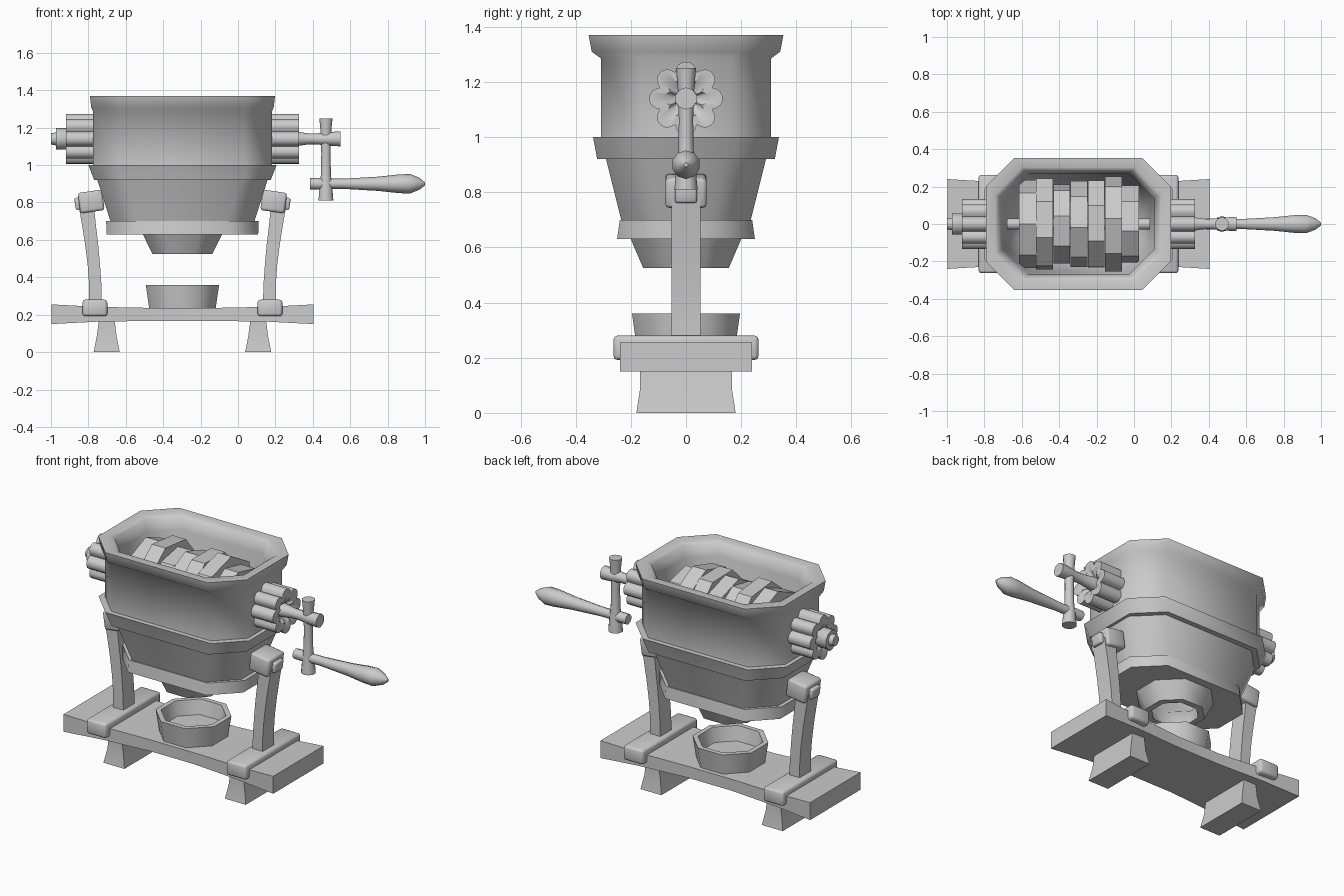
import bpy, bmesh, math
from mathutils import Vector, Matrix

if "Cube" in bpy.data.objects:
    bpy.data.objects.remove(bpy.data.objects["Cube"])

CX = -0.297          # hopper / stand centre
AX = 1.14            # crank axle height


def finish(name, bm, angle=50):
    bmesh.ops.recalc_face_normals(bm, faces=bm.faces)
    me = bpy.data.meshes.new(name)
    bm.to_mesh(me)
    bm.free()
    ob = bpy.data.objects.new(name, me)
    bpy.context.collection.objects.link(ob)
    bpy.ops.object.select_all(action='DESELECT')
    bpy.context.view_layer.objects.active = ob
    ob.select_set(True)
    bpy.ops.object.shade_smooth_by_angle(angle=math.radians(angle))
    return ob


def loft(name, rings, closed=False, angle=50):
    """Skin a series of equal rings; closed joins last ring to first, else ends are capped."""
    bm = bmesh.new()
    vs = [[bm.verts.new(p) for p in r] for r in rings]
    pairs = list(zip(vs, vs[1:] + vs[:1])) if closed else list(zip(vs, vs[1:]))
    for a, b in pairs:
        for i in range(len(a)):
            j = (i + 1) % len(a)
            bm.faces.new((a[i], a[j], b[j], b[i]))
    if not closed:
        bm.faces.new(vs[0])
        bm.faces.new(vs[-1])
    return finish(name, bm, angle)


def octagon(z, hx, hy, c):
    """Rectangle with cut corners around the hopper centre."""
    q = [(hx, hy - c), (hx - c, hy), (c - hx, hy), (-hx, hy - c),
         (-hx, c - hy), (c - hx, -hy), (hx - c, -hy), (hx, c - hy)]
    return [Vector((CX + x, y, z)) for x, y in q]


def rect(z, hx, hy, x=0.0):
    return [Vector((x + a * hx, b * hy, z)) for a, b in ((1, 1), (-1, 1), (-1, -1), (1, -1))]


def turned(name, profile, axis='X', at=(0, 0, 0), n=10, angle=50):
    """Turned part: profile of (distance along axis, radius)."""
    rings = []
    for d, r in profile:
        ring = []
        for k in range(n):
            t = 2 * math.pi * (k + 0.5) / n
            u, v = r * math.cos(t), r * math.sin(t)
            ring.append(Vector(at) + Vector((d, u, v) if axis == 'X' else (u, v, d)))
        rings.append(ring)
    return loft(name, rings, angle=angle)


def box(name, size, loc, tilt=0, bevel=0.0):
    bm = bmesh.new()
    bmesh.ops.create_cube(bm, size=1, matrix=Matrix.Translation(loc) @
                          Matrix.Rotation(tilt, 4, 'Y') @ Matrix.Diagonal((*size, 1)))
    if bevel:
        bmesh.ops.bevel(bm, geom=bm.edges[:], offset=bevel, segments=2, affect='EDGES', profile=0.5)
    return finish(name, bm)


# Hopper: outer wall down to the spout, then back up the inside
loft("hopper", [octagon(*r) for r in (
    (1.37, .495, .353, .153), (1.31, .488, .342, .15), (1.285, .478, .308, .145),
    (1.0, .478, .308, .145), (1.0, .503, .337, .15), (.92, .472, .322, .15),
    (.92, .455, .29, .145), (.70, .385, .235, .14), (.70, .408, .24, .145), (.63, .405, .25, .145),
    (.63, .212, .20, .12), (.525, .16, .155, .09), (.525, .125, .12, .07),
    (.63, .16, .15, .09), (.72, .32, .19, .12), (1.0, .385, .255, .13),
    (1.29, .405, .27, .135), (1.355, .425, .285, .14), (1.37, .445, .303, .145))],
    closed=True)

# Crushing rollers inside the hopper
radii = (.235, .255, .215, .23, .25, .255, .21)
for i, r in enumerate(radii):
    x0 = -.615 + i * .092
    rings = []
    for x in (x0, x0 + .09):
        rings.append([Vector((x, r * math.cos(t), 1.1 + r * math.sin(t)))
                      for t in (2 * math.pi * (k + i * .37) / 8 for k in range(8))])
    loft(f"roller_{i}", rings, angle=30)
turned("roller_axle", [(-.68, .032), (.085, .032)], at=(0, 0, 1.1), n=8)


# Scalloped gear with dished outer face; side is +1 right, -1 left
def gear(name, side):
    n, rings = 64, []
    for d, s in ((.475, 1), (.622, 1), (.622, .6), (.59, .35)):
        ring = []
        for k in range(n):
            t = 2 * math.pi * k / n
            r = s * (.133 - .03 * (1 - abs(math.cos(4 * t))) ** 1.3)
            ring.append(Vector((CX + side * d, r * math.sin(t), AX + r * math.cos(t))))
        rings.append(ring)
    loft(name, rings)


gear("gear_right", 1)
gear("gear_left", -1)

# Axle end on the left, crank on the right
turned("axle_cap", [(-.88, .04), (-.91, .058), (-.973, .058), (-.973, .035), (-1.0, .03)], at=(0, 0, AX))
turned("crank_shaft", [(.26, .045), (.33, .036), (.38, .029), (.43, .03), (.47, .036), (.548, .04)],
       at=(0, 0, AX))
turned("crank_arm", [(.81, .042), (.88, .036), (.95, .028), (1.06, .026), (1.15, .028), (1.2, .032), (1.25, .037)],
       axis='Z', at=(.47, 0, 0))
turned("crank_handle", [(.385, .03), (.44, .031), (.5, .027), (.56, .027), (.75, .038), (.86, .05),
                        (.92, .052), (.97, .032), (1.0, .008)], at=(0, 0, .9))

# Worn wooden base board, thinner in the middle
loft("base_board", [[Vector((CX + x, y, z)) for y, z in ((-w, lo), (w, lo), (w, hi), (-w, hi))]
                    for x, w, lo, hi in ((-.7, .24, .15, .255), (-.45, .225, .163, .242),
                                         (-.15, .205, .167, .236), (.15, .205, .167, .236),
                                         (.45, .225, .163, .242), (.7, .24, .15, .255))])

# Catch bowl
loft("bowl", [octagon(z, h, h, h * .586) for z, h in
              ((.235, .178), (.36, .196), (.36, .168), (.275, .15))])

# Stand, mirrored left and right
for side, tag in ((1, "right"), (-1, "left")):
    def sx(d):
        return CX + side * d
    # flared foot
    loft("foot_" + tag, [rect(z, hx, hy, sx(.405)) for z, hx, hy in
                         ((0, .07, .18), (.085, .053, .167), (.17, .042, .167))])
    # strap over the board
    box("clamp_" + tag, (.132, .526, .088), (sx(.468), 0, .236), bevel=.014)
    # bowed leg
    loft("leg_" + tag, [rect(z, h, .053, sx(d)) for z, d, h in
                        ((.26, .465, .034), (.36, .466, .033), (.47, .474, .033), (.58, .486, .035),
                         (.68, .5, .037), (.79, .515, .041))])
    # bracket and bolt against the hopper
    box("bracket_" + tag, (.13, .15, .11), (sx(.488), 0, .805), side * .14, bevel=.014)
    box("bolt_" + tag, (.05, .08, .065), (sx(.55), 0, .795), side * .14, bevel=.01)
